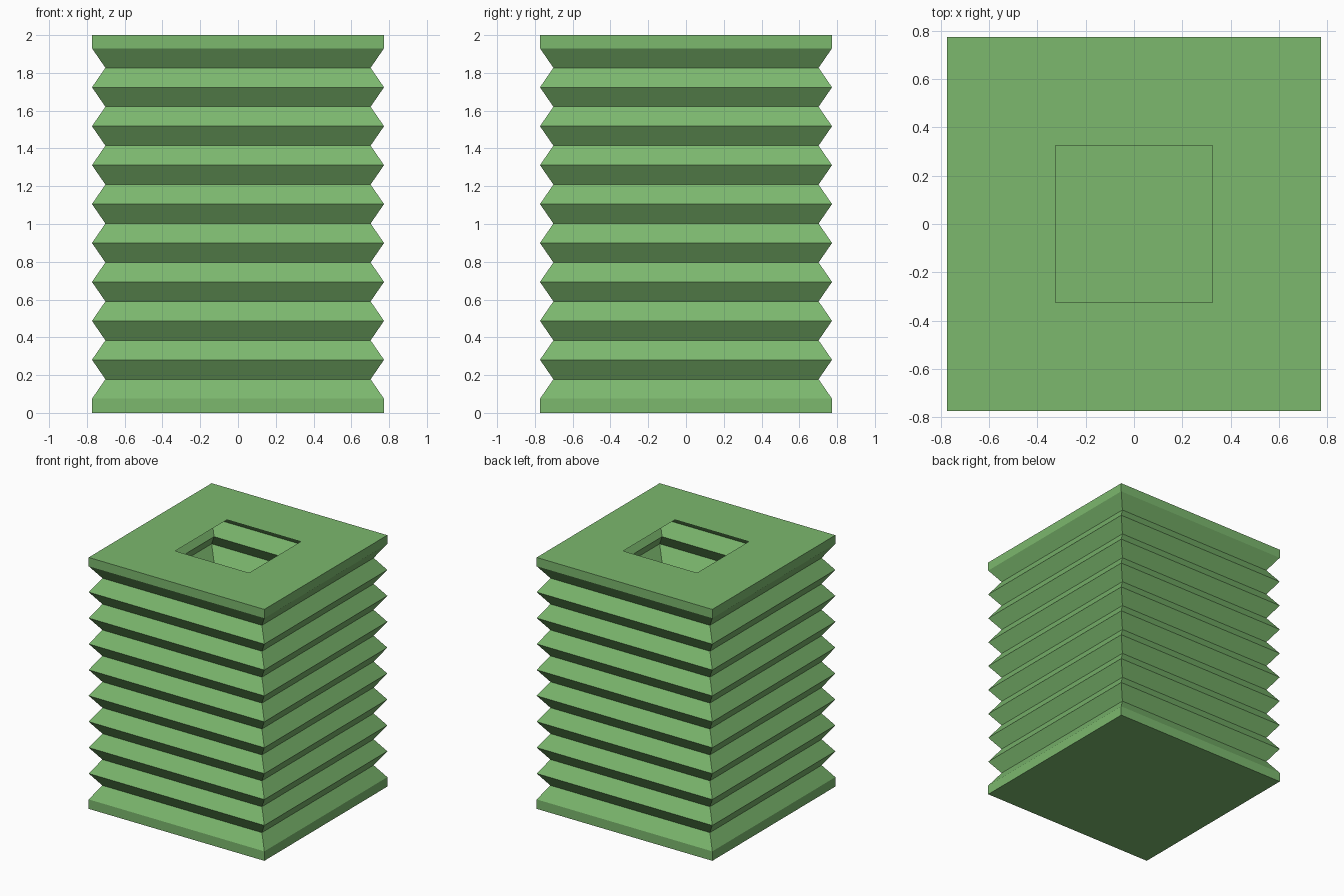
import bpy, bmesh

if "Cube" in bpy.data.objects:
    bpy.data.objects.remove(bpy.data.objects["Cube"])

OUTER, VALLEY, HOLE = 0.773, 0.702, 0.325
LOW, HIGH, PLEATS = 0.075, 1.93, 9

green = bpy.data.materials.new("leaf green")
green.diffuse_color = (0.2, 0.48, 0.155, 1)
green.use_nodes = True
green.node_tree.nodes["Principled BSDF"].inputs["Base Color"].default_value = green.diffuse_color

# Profile from the floor, up the pleats, and in to the square top opening
profile = [(OUTER, 0), (OUTER, LOW)]
step = (HIGH - LOW) / (2 * PLEATS)
for i in range(1, 2 * PLEATS + 1):
    profile.append((VALLEY if i % 2 else OUTER, LOW + i * step))
profile += [(OUTER, 2), (HOLE, 2)]

# Thin folded bellows, hollow inside, with a closed floor
bm = bmesh.new()
rings = [[bm.verts.new((sx * h, sy * h, z))
          for sx, sy in ((-1, -1), (1, -1), (1, 1), (-1, 1))]
         for h, z in profile]
bm.faces.new(rings[0][::-1])
for a, b in zip(rings, rings[1:]):
    for i in range(4):
        j = (i + 1) % 4
        bm.faces.new((a[i], a[j], b[j], b[i]))

mesh = bpy.data.meshes.new("square_bellows")
bm.to_mesh(mesh)
bm.free()
mesh.materials.append(green)
bellows = bpy.data.objects.new("square_bellows", mesh)
bpy.context.collection.objects.link(bellows)
